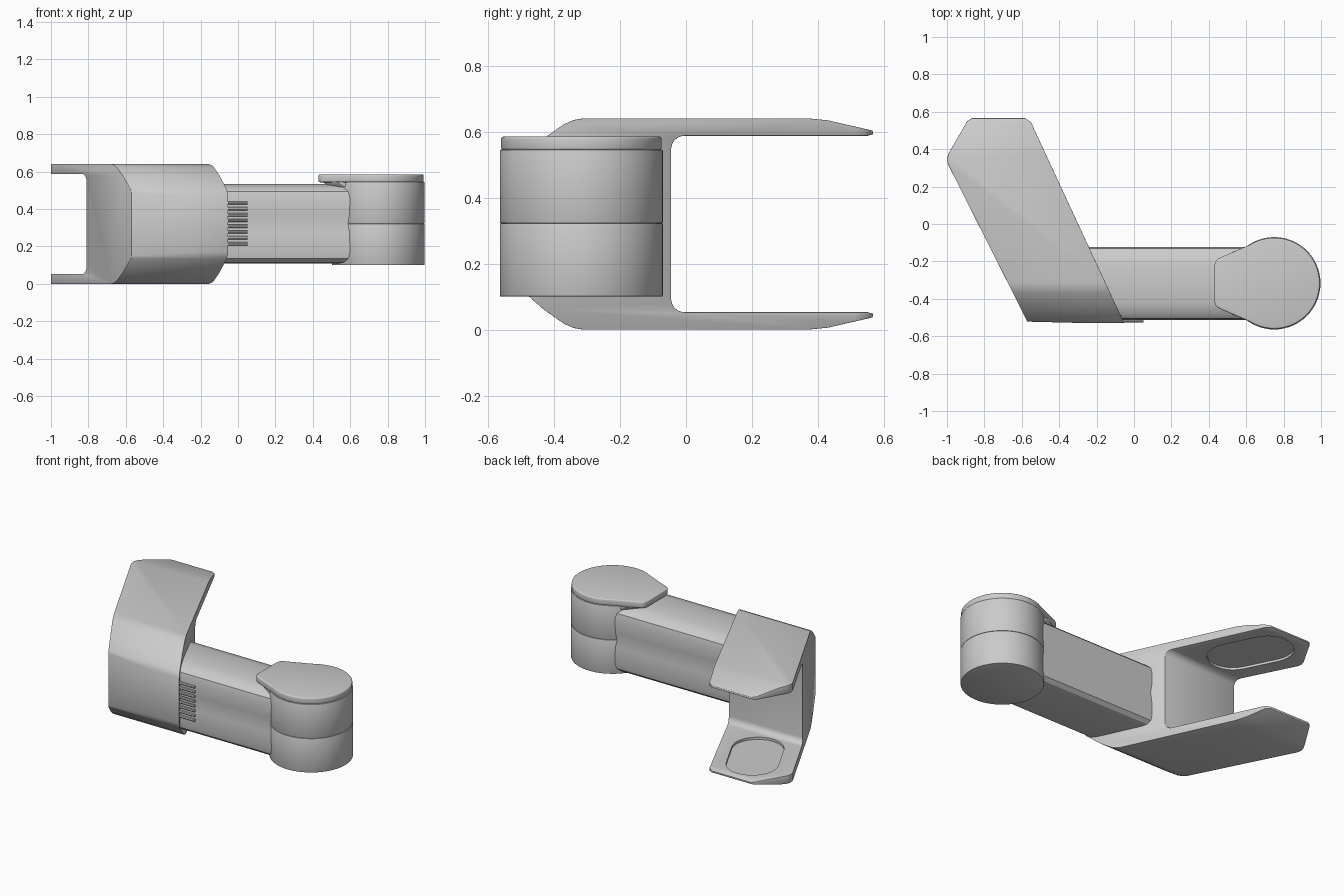
import bpy, bmesh, math

cube = bpy.data.objects.get("Cube")
if cube:
    bpy.data.objects.remove(cube, do_unlink=True)

MID = 0.32            # mid height of the fork
HUB = (0.75, -0.317)  # centre of the round joint


def prism(name, outline, axis, lo, hi):
    """Extrude a closed outline along x (points are y, z) or z (points are x, y)."""
    bm = bmesh.new()
    place = (lambda a, b, t: (t, a, b)) if axis == "x" else (lambda a, b, t: (a, b, t))
    rings = [[bm.verts.new(place(a, b, t)) for a, b in outline] for t in (lo, hi)]
    count = len(outline)
    for ring in rings:
        bm.faces.new(ring)
    for i in range(count):
        j = (i + 1) % count
        bm.faces.new((rings[0][i], rings[0][j], rings[1][j], rings[1][i]))
    bmesh.ops.recalc_face_normals(bm, faces=bm.faces)
    mesh = bpy.data.meshes.new(name)
    bm.to_mesh(mesh)
    bm.free()
    obj = bpy.data.objects.new(name, mesh)
    bpy.context.collection.objects.link(obj)
    return obj


def arc(centre, radius, start, end, steps):
    angles = [math.radians(start + (end - start) * i / steps) for i in range(steps + 1)]
    return [(centre[0] + radius * math.cos(a), centre[1] + radius * math.sin(a)) for a in angles]


def boolean(obj, cutter, operation):
    cutter.hide_render = True
    mod = obj.modifiers.new("boolean", "BOOLEAN")
    mod.operation, mod.solver, mod.object = operation, "EXACT", cutter


def bevel(obj, width, segments=2):
    mod = obj.modifiers.new("bevel", "BEVEL")
    mod.width, mod.segments = width, segments
    mod.limit_method, mod.angle_limit = "ANGLE", math.radians(35)


def finish(obj, cutters=()):
    bpy.ops.object.select_all(action="DESELECT")
    obj.select_set(True)
    bpy.context.view_layer.objects.active = obj
    bpy.ops.object.convert(target="MESH")
    bpy.ops.object.shade_smooth_by_angle(angle=math.radians(32))
    for cutter in cutters:
        bpy.data.objects.remove(cutter, do_unlink=True)


# Fork: C-shaped side profile trimmed to a slanted plan outline
upper = [(-0.53, 0.47), (-0.515, 0.505), (-0.43, 0.58), (-0.37, 0.622), (-0.34, 0.635),
         (-0.31, 0.64), (0.37, 0.64), (0.43, 0.634), (0.565, 0.603), (0.568, 0.592), (0.55, 0.587)]
upper += arc((-0.005, 0.547), 0.04, 90, 180, 6)
lower = [(y, 2 * MID - z) for y, z in reversed(upper)]
fork = prism("fork", upper + lower, "x", -1.2, 0.2)
plan = [(-0.57, -0.522), (-0.05, -0.535), (-0.535, 0.51), (-0.55, 0.545), (-0.585, 0.567),
        (-0.865, 0.567), (-0.892, 0.55), (-0.99, 0.38), (-1.0, 0.35), (-0.995, 0.32)]
trim = prism("fork_trim", plan, "z", -0.2, 1.0)
boolean(fork, trim, "INTERSECT")
bevel(fork, 0.007)

# Shallow rounded recesses on the inner faces of both prongs
slope = math.degrees(math.atan2(0.2, -0.1))
recess = arc((-0.73, 0.36), 0.155, slope - 90, slope + 90, 14)
recess += arc((-0.63, 0.16), 0.155, slope + 90, slope + 270, 14)
pads = prism("pad_recess", recess, "z", 0.038, 2 * MID - 0.038)
boolean(fork, pads, "DIFFERENCE")
finish(fork, (trim, pads))

# Arm: rounded section with a shallow groove along each side
half = [(0.1, 0.533), (0.165, 0.515), (0.187, 0.495), (0.195, 0.46), (0.193, 0.37),
        (0.186, 0.323), (0.193, 0.275), (0.195, 0.17), (0.188, 0.135), (0.165, 0.115), (0.13, 0.11)]
section = [(HUB[1] + d, z) for d, z in half]
section += [(HUB[1] - d, z) for d, z in reversed(half)]
arm = prism("arm", section, "x", -0.35, HUB[0])
finish(arm)

# Grip ribs beside the fork
for i in range(8):
    z = 0.215 + i * 0.031
    rib = prism(f"grip_rib_{i + 1}", arc((-0.518, z), 0.009, 0, 315, 7), "x", -0.1, 0.05)
    finish(rib)

# Round joint: two stacked drums
for name, low, high in (("lower_drum", 0.1, 0.322), ("upper_drum", 0.322, 0.545)):
    drum = prism(name, arc(HUB, 0.247, 0, 354.375, 63), "z", low, high)
    bevel(drum, 0.004)
    finish(drum)

# Cap with a blunt spout over the arm
spout = [(0.46, 0.137), (0.44, 0.125), (0.43, 0.1)]
outline = arc(HUB, 0.243, -122, 122, 48)
outline += [(x, HUB[1] + d) for x, d in spout]
outline += [(x, HUB[1] - d) for x, d in reversed(spout)]
cap = prism("cap", outline, "z", 0.543, 0.585)
bevel(cap, 0.008, 3)
finish(cap)

# Block carrying the spout down to the arm
seat = prism("cap_seat", [(0.45, -0.425), (0.53, -0.49), (0.75, -0.5),
                          (0.75, -0.134), (0.53, -0.144), (0.45, -0.209)], "z", 0.5, 0.546)
for v in seat.data.vertices:
    if v.co.z < 0.52:
        v.co.x += 0.07
bevel(seat, 0.005)
finish(seat)
